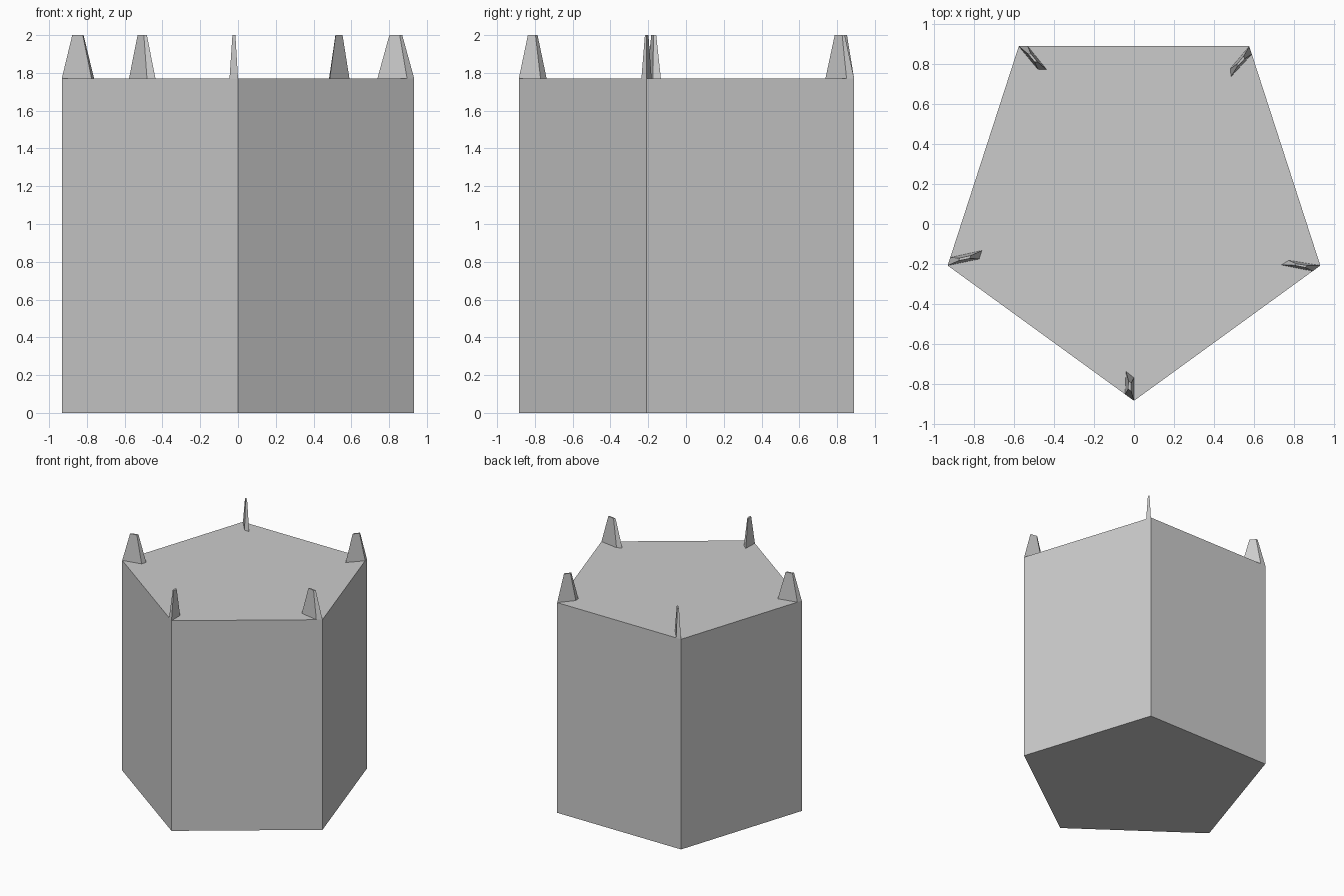
import bpy
from mathutils import Vector

if "Cube" in bpy.data.objects:
    bpy.data.objects.remove(bpy.data.objects["Cube"])

BODY_H, TOP_H, TAPER = 1.77, 2.0, 0.35


def loft(name, bottom, top, z0, z1):
    """Closed solid between two matching outlines."""
    n = len(bottom)
    verts = [(x, y, z0) for x, y in bottom] + [(x, y, z1) for x, y in top]
    faces = [tuple(reversed(range(n))), tuple(range(n, 2 * n))]
    faces += [(i, (i + 1) % n, (i + 1) % n + n, i + n) for i in range(n)]
    mesh = bpy.data.meshes.new(name)
    mesh.from_pydata(verts, [], faces)
    obj = bpy.data.objects.new(name, mesh)
    bpy.context.collection.objects.link(obj)
    return obj


# Pentagonal body
corners = [(0, -0.885), (0.933, -0.208), (0.577, 0.89), (-0.577, 0.89), (-0.933, -0.208)]
loft("pentagon_body", corners, corners, 0, BODY_H)

# Tapered prongs: each base starts at a corner and runs inward
bases = {
    "front_prong": [corners[0], (0, -0.77), (-0.04, -0.738), (-0.045, -0.853)],
    "right_prong": [corners[1], (0.775, -0.182), (0.738, -0.205), (0.895, -0.236)],
    "back_right_prong": [corners[2], (0.482, 0.778), (0.486, 0.738), (0.59, 0.85)],
    "back_left_prong": [corners[3], (-0.482, 0.775), (-0.437, 0.773), (-0.532, 0.89)],
    "left_prong": [corners[4], (-0.775, -0.175), (-0.762, -0.133), (-0.92, -0.168)],
}
for name, base in bases.items():
    base = [Vector(p) for p in reversed(base)]
    centre = sum(base, Vector((0, 0))) / 4
    area = sum(base[i].x * base[i - 3].y - base[i - 3].x * base[i].y for i in range(4))
    if area < 0:
        base.reverse()
    tip = [centre + (p - centre) * TAPER for p in base]
    loft(name, base, tip, BODY_H, TOP_H)
